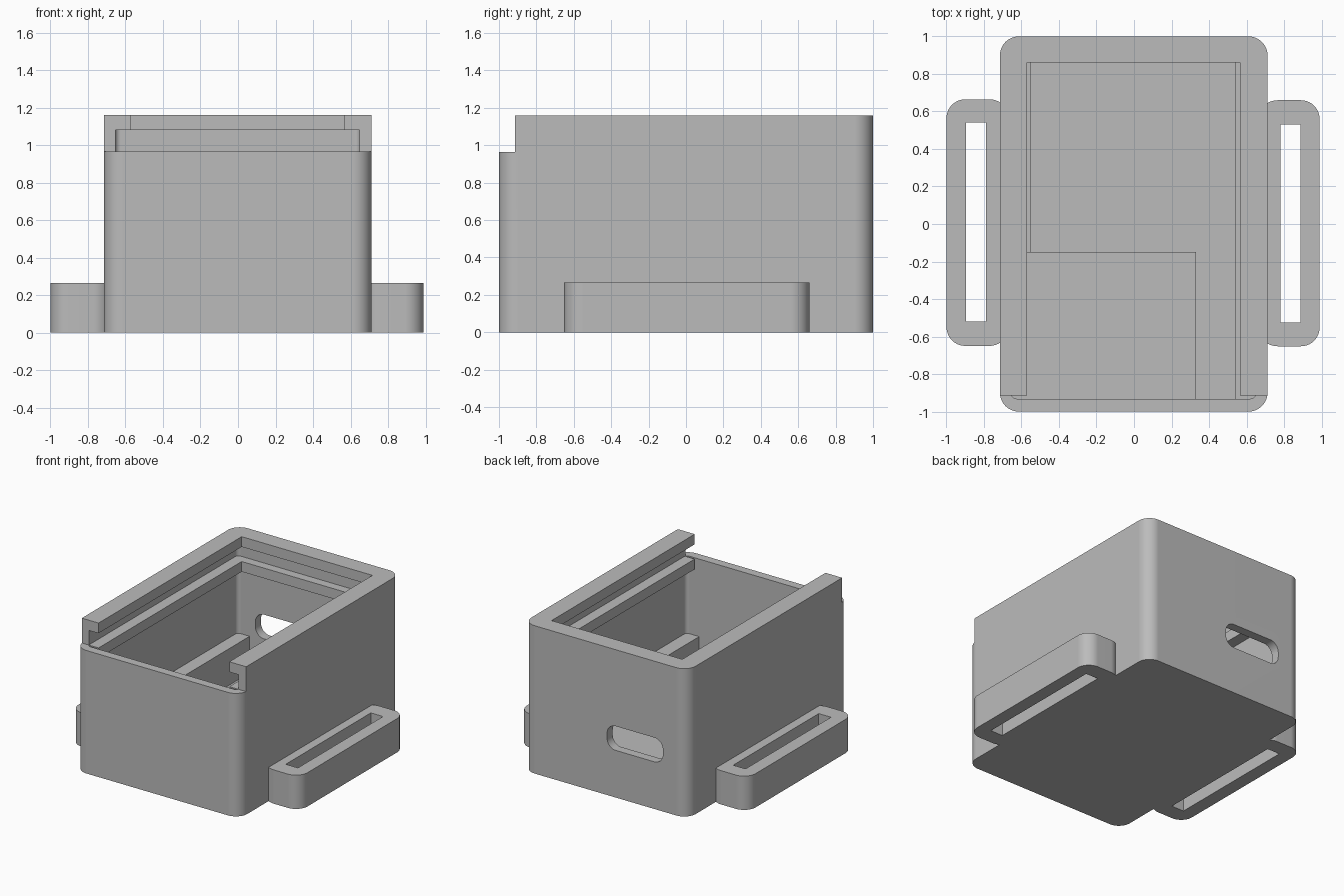
import bpy, bmesh, math

if "Cube" in bpy.data.objects:
    bpy.data.objects.remove(bpy.data.objects["Cube"], do_unlink=True)

grey = bpy.data.materials.new("plain_grey")
grey.use_nodes = True
GREY = (0.5, 0.5, 0.5, 1)
grey.diffuse_color = GREY
grey.node_tree.nodes["Principled BSDF"].inputs["Base Color"].default_value = GREY


def outline(a0, a1, b0, b1, r, steps=10):
    """Counter-clockwise rectangle with rounded corners."""
    if r == 0:
        return [(a0, b0), (a1, b0), (a1, b1), (a0, b1)]
    centres = [(a1 - r, b1 - r), (a0 + r, b1 - r), (a0 + r, b0 + r), (a1 - r, b0 + r)]
    points = []
    for k, (ca, cb) in enumerate(centres):
        for i in range(steps + 1):
            t = math.pi / 2 * (k + i / steps)
            points.append((ca + r * math.cos(t), cb + r * math.sin(t)))
    return points


def block(name, x, y, z, r=0, axis="z"):
    """Box with optional rounded edges running along z or y."""
    bm = bmesh.new()
    if axis == "z":
        verts = [bm.verts.new((a, b, z[0])) for a, b in outline(*x, *y, r)]
        push = (0, 0, z[1] - z[0])
    else:
        verts = [bm.verts.new((a, y[0], b)) for a, b in outline(*x, *z, r)]
        push = (0, y[1] - y[0], 0)
    face = bm.faces.new(verts)
    top = bmesh.ops.extrude_face_region(bm, geom=[face])["geom"]
    bmesh.ops.translate(bm, vec=push, verts=[g for g in top if isinstance(g, bmesh.types.BMVert)])
    bmesh.ops.recalc_face_normals(bm, faces=bm.faces)
    mesh = bpy.data.meshes.new(name)
    bm.to_mesh(mesh)
    bm.free()
    mesh.materials.append(grey)
    obj = bpy.data.objects.new(name, mesh)
    bpy.context.collection.objects.link(obj)
    return obj


def activate(obj):
    bpy.ops.object.select_all(action="DESELECT")
    obj.select_set(True)
    bpy.context.view_layer.objects.active = obj


def combine(obj, tool, operation):
    """Apply a boolean and discard the tool."""
    activate(obj)
    mod = obj.modifiers.new("shape", "BOOLEAN")
    mod.operation = operation
    mod.solver = "EXACT"
    mod.object = tool
    bpy.ops.object.modifier_apply(modifier=mod.name)
    bpy.data.objects.remove(tool, do_unlink=True)


# Outer shell with the two strap lugs
case = block("case_body", (-0.715, 0.712), (-1, 1), (0, 1.16), 0.1)
lugs = [((-1, -0.67), (-0.65, 0.665), (-0.895, -0.788), (-0.52, 0.54)),
        ((0.665, 0.99), (-0.652, 0.66), (0.782, 0.888), (-0.525, 0.53))]
for lx, ly, sx, sy in lugs:
    combine(case, block("lug", lx, ly, (0, 0.265), 0.1), "UNION")
    combine(case, block("strap_slot", sx, sy, (-0.1, 0.4)), "DIFFERENCE")

# Inner cavity, lid opening, lowered front and port in the back wall
combine(case, block("cavity", (-0.655, 0.65), (-0.932, 0.93), (0.07, 1.08), 0.03), "DIFFERENCE")
combine(case, block("opening", (-0.57, 0.565), (-0.88, 0.86), (1.0, 1.3)), "DIFFERENCE")
combine(case, block("front_gap", (-0.9, 0.9), (-1.2, -0.915), (0.965, 1.3)), "DIFFERENCE")
combine(case, block("front_opening", (-0.57, 0.565), (-1.1, -0.8), (0.965, 1.3)), "DIFFERENCE")
combine(case, block("port", (-0.5, -0.015), (0.85, 1.1), (0.37, 0.56), 0.075, "y"), "DIFFERENCE")
activate(case)
bpy.ops.object.shade_smooth_by_angle(angle=math.radians(30))
weighted = case.modifiers.new("even_shading", "WEIGHTED_NORMAL")
weighted.keep_sharp = True

# Ledges that carry the sliding lid
LIP = (0.885, 0.965)
block("right_lid_ledge", (-0.685, -0.57), (-0.915, 0.96), LIP)
block("left_lid_ledge", (0.565, 0.68), (-0.915, 0.96), LIP)
block("back_lid_ledge", (-0.57, 0.565), (0.86, 0.96), LIP)

# Board rails along the side walls and the raised platform at the front
block("right_board_rail", (-0.685, -0.55), (-0.96, 0.96), (0.04, 0.357))
block("left_board_rail", (0.538, 0.68), (-0.96, 0.96), (0.04, 0.357))
block("front_platform", (-0.675, 0.33), (-0.95, -0.148), (0.05, 0.41))
